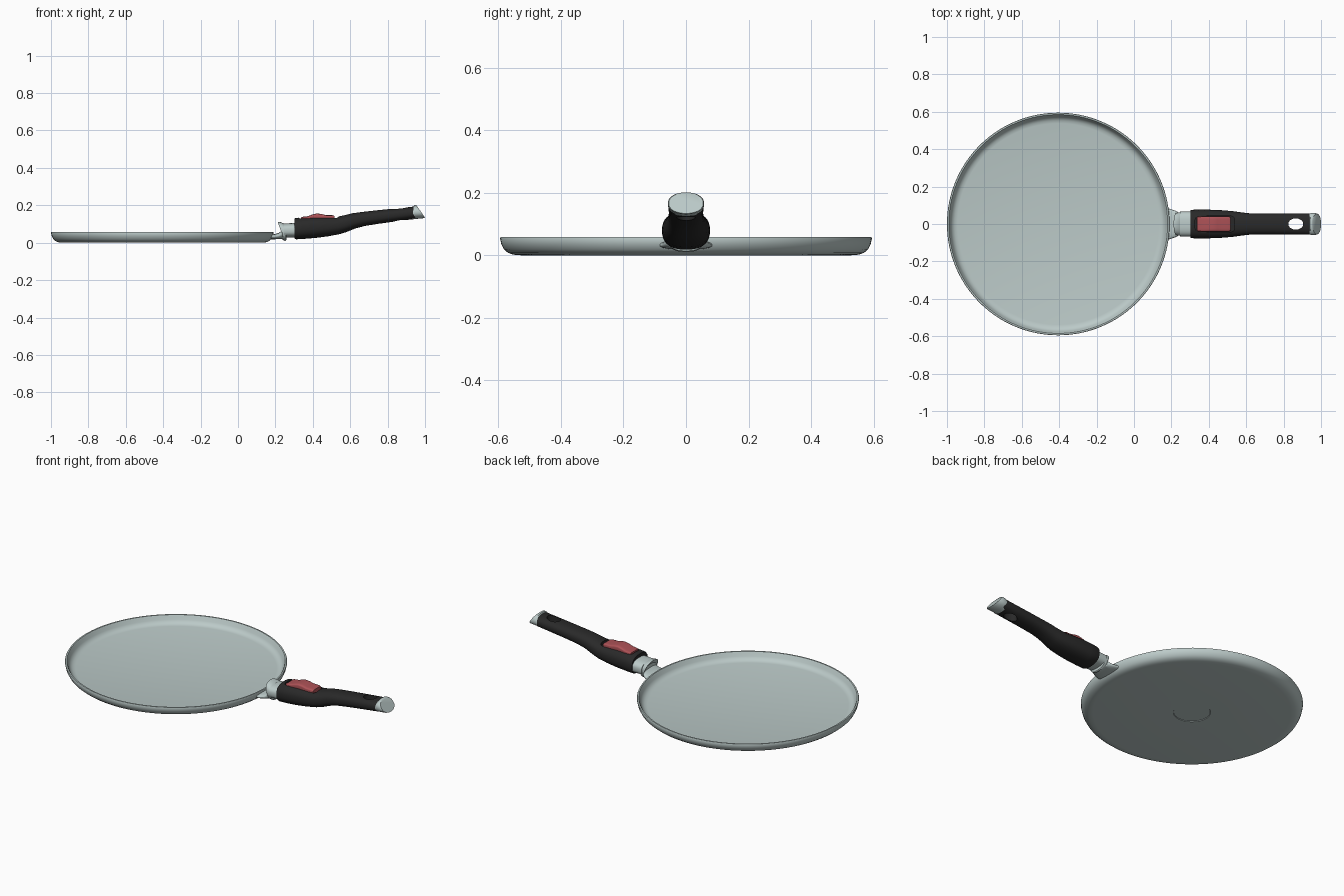
import bpy, bmesh, math


def material(name, rgb):
    m = bpy.data.materials.new(name)
    m.diffuse_color = (*rgb, 1)
    return m


GREY = material("pale_grey_metal", (0.50, 0.59, 0.58))
BLACK = material("black_plastic", (0.022, 0.022, 0.022))
RED = material("dull_red", (0.42, 0.085, 0.095))


def finish(name, bm, mat, angle=35):
    bmesh.ops.recalc_face_normals(bm, faces=bm.faces)
    me = bpy.data.meshes.new(name)
    bm.to_mesh(me)
    bm.free()
    ob = bpy.data.objects.new(name, me)
    bpy.context.collection.objects.link(ob)
    me.materials.append(mat)
    bpy.ops.object.select_all(action='DESELECT')
    ob.select_set(True)
    bpy.context.view_layer.objects.active = ob
    if angle:
        bpy.ops.object.shade_smooth_by_angle(angle=math.radians(angle))
    return ob


def skin(bm, rings):
    for a, b in zip(rings, rings[1:]):
        n = len(a)
        for i in range(n):
            j = (i + 1) % n
            bm.faces.new((a[i], a[j], b[j], b[i]))


def loft(name, sections, mat, power=2.4, n=40, angle=35):
    """Each section is (top x, top z, bottom x, bottom z, half width); it may tilt."""
    bm = bmesh.new()
    rings = []
    for tx, tz, bx, bz, hw in sections:
        ring = []
        for k in range(n):
            t = 2 * math.pi * k / n
            c, s = math.cos(t), math.sin(t)
            y = hw * math.copysign(abs(c) ** (2 / power), c)
            f = 0.5 + 0.5 * math.copysign(abs(s) ** (2 / power), s)
            ring.append(bm.verts.new((bx + (tx - bx) * f, y, bz + (tz - bz) * f)))
        rings.append(ring)
    skin(bm, rings)
    bm.faces.new(rings[0])
    bm.faces.new(rings[-1])
    return finish(name, bm, mat, angle)


def prism(name, cx, rx, ry, z0, z1, power, mat):
    """Upright rounded prism used as a cutter."""
    bm = bmesh.new()
    rings = []
    for z in (z0, z1):
        ring = []
        for k in range(40):
            c, s = math.cos(math.pi * k / 20), math.sin(math.pi * k / 20)
            ring.append(bm.verts.new((cx + rx * math.copysign(abs(c) ** (2 / power), c),
                                      ry * math.copysign(abs(s) ** (2 / power), s), z)))
        rings.append(ring)
    skin(bm, rings)
    bm.faces.new(rings[0])
    bm.faces.new(rings[1])
    ob = finish(name, bm, mat, 0)
    ob.hide_render = True
    return ob


def cut(target, cutter):
    mod = target.modifiers.new("cut", 'BOOLEAN')
    mod.operation, mod.solver, mod.object = 'DIFFERENCE', 'EXACT', cutter
    bpy.context.view_layer.objects.active = target
    # run the cut ahead of the smoothing modifier
    bpy.ops.object.modifier_move_to_index(modifier=mod.name, index=0)
    bpy.ops.object.modifier_apply(modifier=mod.name)
    bpy.data.objects.remove(cutter)


# Pan: lathed shallow dish with a round recess under its centre
profile = [(0.098, 0.003), (0.1, 0), (0.53, 0), (0.553, 0.002), (0.57, 0.008), (0.583, 0.019),
           (0.591, 0.035), (0.595, 0.054), (0.593, 0.058), (0.585, 0.058), (0.580, 0.05),
           (0.574, 0.034), (0.565, 0.022), (0.553, 0.015), (0.538, 0.012)]
bm = bmesh.new()
N = 128
rings = [[bm.verts.new((-0.405 + r * math.cos(2 * math.pi * k / N),
                        r * math.sin(2 * math.pi * k / N), z)) for k in range(N)]
         for r, z in profile]
skin(bm, rings)
bm.faces.new(rings[0])
bm.faces.new(rings[-1])
finish("pan", bm, GREY, 40)

# Bracket: flat foot on the pan wall, thumb guard, then the neck
loft("bracket", [
    (0.178, 0.048, 0.172, 0.018, 0.085), (0.195, 0.046, 0.195, 0.018, 0.08),
    (0.218, 0.052, 0.218, 0.020, 0.072), (0.234, 0.065, 0.232, 0.020, 0.066),
    (0.234, 0.085, 0.240, 0.016, 0.062), (0.212, 0.112, 0.248, 0.010, 0.060),
    (0.222, 0.112, 0.254, 0.010, 0.061), (0.246, 0.103, 0.258, 0.014, 0.062),
    (0.252, 0.098, 0.260, 0.026, 0.062)], GREY, 2.4)
loft("neck", [(0.245, 0.102, 0.245, 0.028, 0.066), (0.32, 0.107, 0.32, 0.028, 0.066)], GREY, 2.6)

# Grip: thick at the button, slimmer towards the hanging hole
grip = loft("grip", [
    (0.304, 0.122, 0.306, 0.028, 0.067), (0.301, 0.128, 0.302, 0.022, 0.073),
    (0.308, 0.132, 0.310, 0.018, 0.076), (0.36, 0.137, 0.36, 0.021, 0.077),
    (0.42, 0.140, 0.42, 0.026, 0.076), (0.48, 0.139, 0.48, 0.034, 0.073),
    (0.53, 0.139, 0.54, 0.045, 0.068), (0.57, 0.147, 0.58, 0.057, 0.062),
    (0.61, 0.157, 0.63, 0.077, 0.057), (0.66, 0.164, 0.68, 0.090, 0.055),
    (0.74, 0.173, 0.75, 0.101, 0.055), (0.85, 0.184, 0.86, 0.116, 0.056),
    (0.925, 0.191, 0.935, 0.126, 0.057), (0.94, 0.194, 0.95, 0.128, 0.055)], BLACK)
cut(grip, prism("hole_cutter", 0.865, 0.04, 0.03, 0, 0.4, 2, BLACK))
cut(grip, prism("pocket_cutter", 0.432, 0.105, 0.045, 0.122, 0.3, 6, BLACK))

# Release button with a raised ridge
loft("button", [
    (0.337, 0.134, 0.337, 0.115, 0.036), (0.342, 0.138, 0.342, 0.115, 0.039),
    (0.375, 0.142, 0.375, 0.115, 0.040), (0.395, 0.150, 0.395, 0.115, 0.040),
    (0.42, 0.156, 0.42, 0.115, 0.040), (0.445, 0.154, 0.445, 0.115, 0.040),
    (0.47, 0.147, 0.47, 0.115, 0.040), (0.505, 0.147, 0.505, 0.115, 0.040),
    (0.517, 0.143, 0.517, 0.115, 0.037)], RED, 5)

# End cap with a slanted face
loft("end_cap", [
    (0.938, 0.194, 0.930, 0.124, 0.056), (0.942, 0.200, 0.95, 0.127, 0.058),
    (0.950, 0.201, 0.992, 0.131, 0.058), (0.955, 0.199, 1.0, 0.134, 0.055)], GREY, 2.2)
